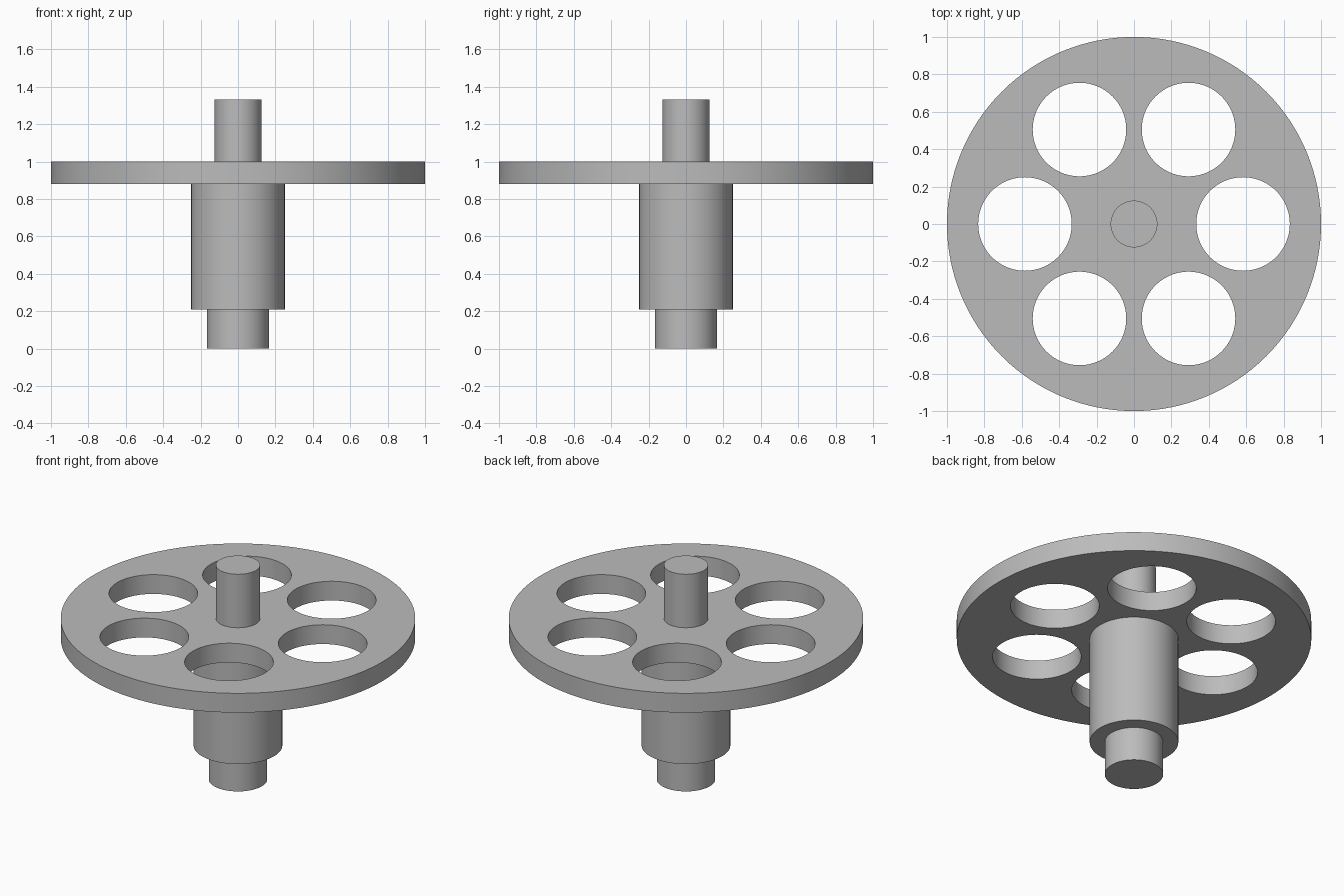
import bpy
import bmesh
from math import radians
from mathutils import Matrix

default = bpy.data.objects.get("Cube")
if default:
    bpy.data.objects.remove(default, do_unlink=True)

# Single machined-metal colour
GREY = (0.5, 0.5, 0.5, 1.0)
metal = bpy.data.materials.new("plain_grey")
metal.use_nodes = True
metal.diffuse_color = GREY
metal.node_tree.nodes["Principled BSDF"].inputs["Base Color"].default_value = GREY


def cylinders(name, radius, bottom, top, centres=((0, 0),), sides=96):
    """One object holding an upright capped cylinder at each centre."""
    bm = bmesh.new()
    for x, y in centres:
        bmesh.ops.create_cone(
            bm, cap_ends=True, segments=sides, radius1=radius, radius2=radius,
            depth=top - bottom,
            matrix=Matrix.Translation((x, y, (bottom + top) / 2)))
    mesh = bpy.data.meshes.new(name)
    bm.to_mesh(mesh)
    bm.free()
    mesh.materials.append(metal)
    obj = bpy.data.objects.new(name, mesh)
    bpy.context.collection.objects.link(obj)
    return obj


def select_only(obj):
    bpy.ops.object.select_all(action="DESELECT")
    obj.select_set(True)
    bpy.context.view_layer.objects.active = obj


# Stepped shaft and wheel disc, bottom to top
parts = [
    cylinders("lower_journal", 0.165, 0.0, 0.21),
    cylinders("hub_sleeve", 0.25, 0.21, 0.88),
    cylinders("upper_shaft", 0.125, 1.0, 1.333),
]
disc = cylinders("wheel_disc", 1.0, 0.88, 1.0, sides=128)
parts.append(disc)

# Six round lightening holes through the disc
ring = [(Matrix.Rotation(radians(60 * i), 2) @ Matrix.Identity(2)).col[0] * 0.583
        for i in range(6)]
cutter = cylinders("hole_cutter", 0.25, 0.8, 1.1, ring)
cutter.hide_render = True
cut = disc.modifiers.new("holes", "BOOLEAN")
cut.operation = "DIFFERENCE"
cut.solver = "EXACT"
cut.object = cutter
select_only(disc)
bpy.ops.object.modifier_apply(modifier=cut.name)
bpy.data.objects.remove(cutter, do_unlink=True)

# Smooth round walls with crisp rims
for part in parts:
    select_only(part)
    bpy.ops.object.shade_smooth_by_angle(angle=radians(30))
